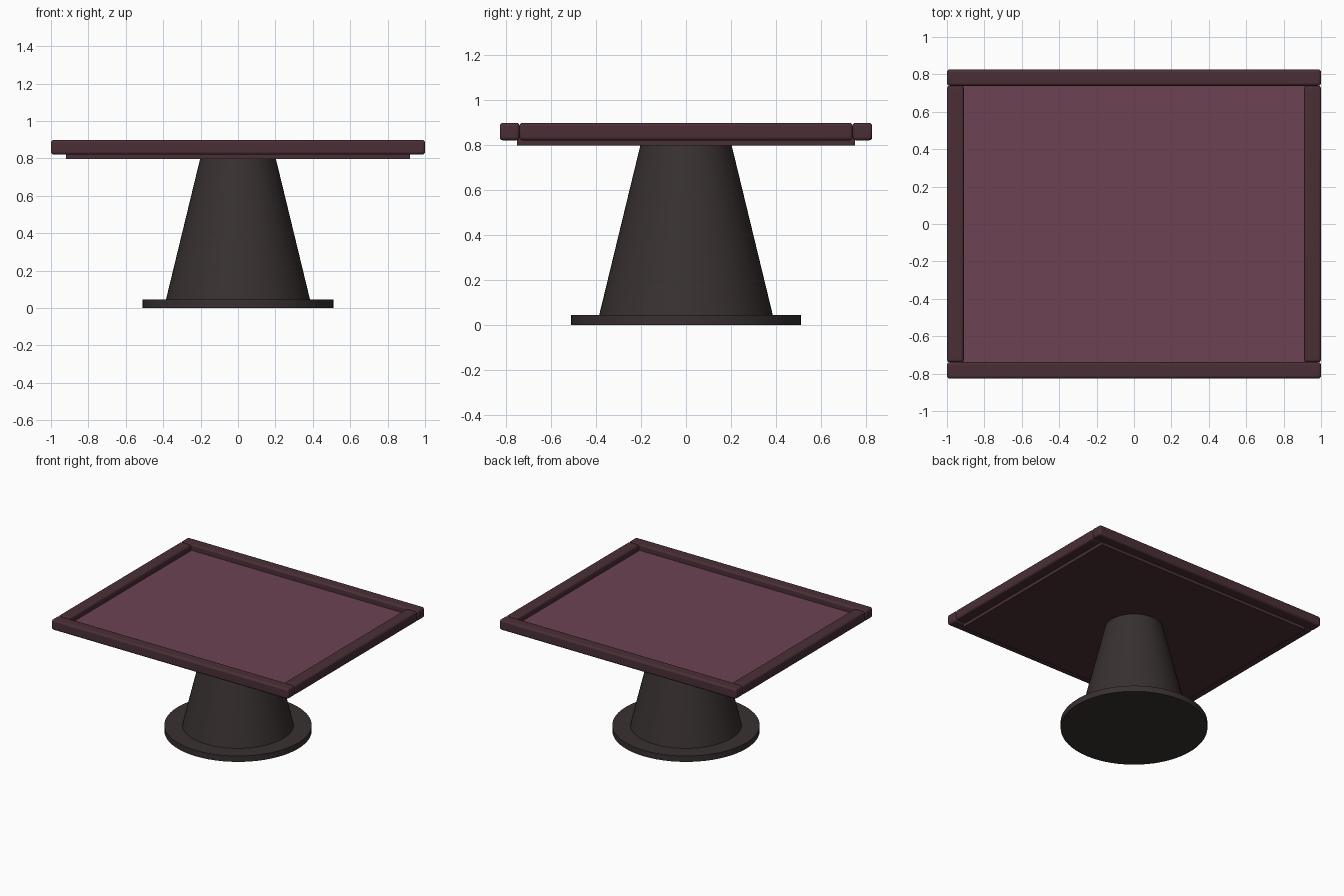
import bpy
from math import radians

if "Cube" in bpy.data.objects:
    bpy.data.objects.remove(bpy.data.objects["Cube"])


def material(name, rgb):
    m = bpy.data.materials.new(name)
    m.diffuse_color = (*rgb, 1)
    m.use_nodes = True
    m.node_tree.nodes["Principled BSDF"].inputs["Base Color"].default_value = m.diffuse_color
    return m


wood = material("dark_wood", (0.068, 0.028, 0.037))
felt = material("plum_felt", (0.15, 0.055, 0.088))
metal = material("dark_metal", (0.040, 0.030, 0.030))


def box(name, center, size, mat, bevel=0):
    bpy.ops.mesh.primitive_cube_add(size=1, location=center)
    o = bpy.context.object
    o.name = name
    o.scale = size
    bpy.ops.object.transform_apply(location=False, rotation=False, scale=True)
    o.data.materials.append(mat)
    if bevel:
        b = o.modifiers.new("rounded_edges", 'BEVEL')
        b.width = bevel
        b.segments = 3
        bpy.ops.object.shade_smooth_by_angle(angle=radians(35))
    return o


def cone(name, r_bottom, r_top, z0, z1, mat):
    bpy.ops.mesh.primitive_cone_add(vertices=64, radius1=r_bottom, radius2=r_top,
                                    depth=z1 - z0, location=(0, 0, (z0 + z1) / 2))
    o = bpy.context.object
    o.name = name
    o.data.materials.append(mat)
    bpy.ops.object.shade_smooth_by_angle(angle=radians(35))
    return o


# Round foot and tapered column
cone("base_disc", 0.51, 0.51, 0, 0.045, metal)
cone("pedestal", 0.385, 0.202, 0.045, 0.80, metal)

# Table slab with felt playing surface
box("table_slab", (0, 0, 0.8175), (1.84, 1.50, 0.04), wood)
box("felt_surface", (0, 0, 0.845), (1.83, 1.49, 0.015), felt)

# Raised rails: long ones span the full width, side ones fit between them
for s, name in ((-1, "front_rail"), (1, "back_rail")):
    box(name, (0, s * 0.7825, 0.859), (2.0, 0.087, 0.078), wood, 0.014)
for s, name in ((-1, "left_rail"), (1, "right_rail")):
    box(name, (s * 0.955, 0, 0.859), (0.09, 1.478, 0.078), wood, 0.014)
